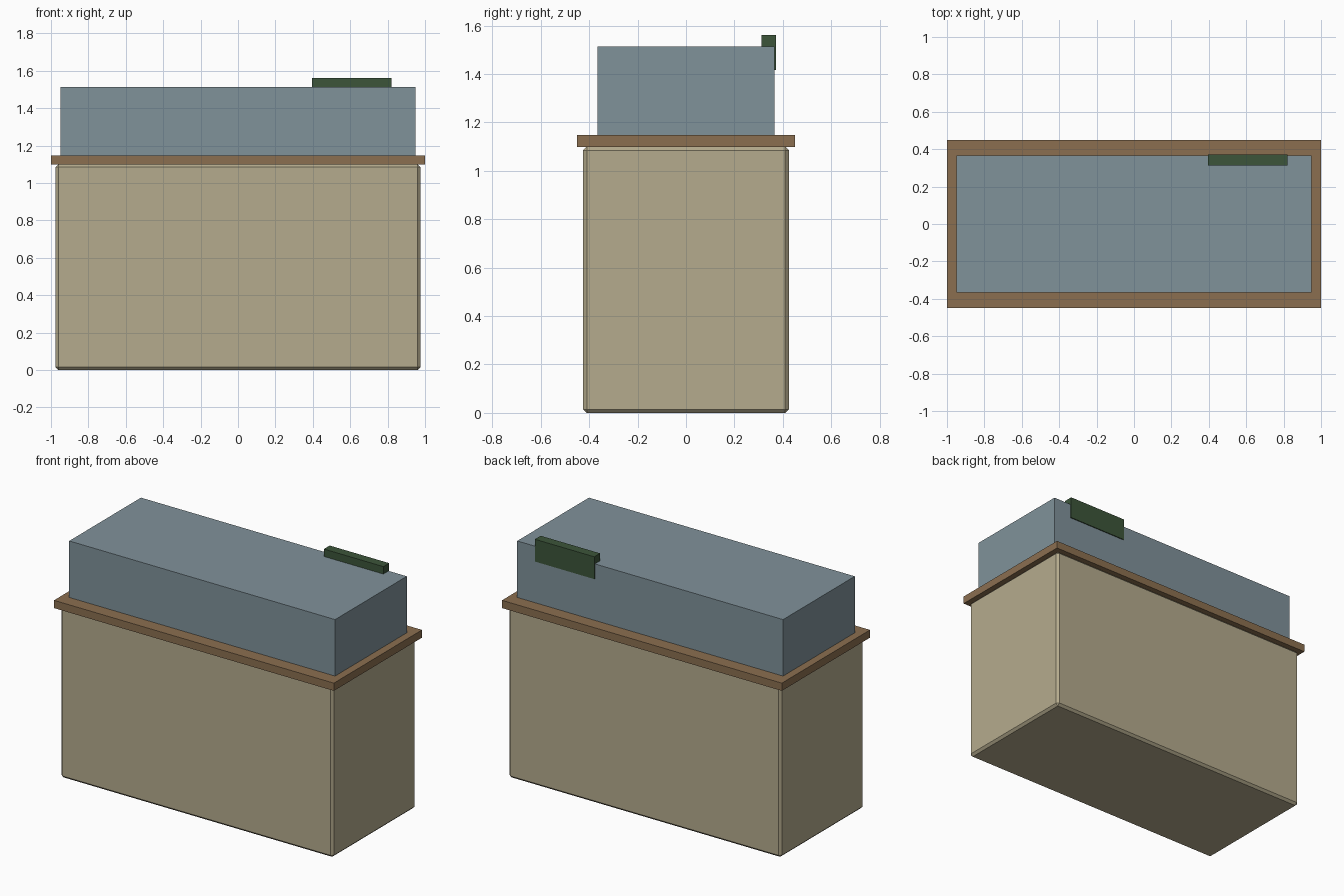
import bpy
from mathutils import Vector

cube = bpy.data.objects.get("Cube")
if cube:
    bpy.data.objects.remove(cube, do_unlink=True)


def linear(c):
    c /= 255
    return c / 12.92 if c <= 0.04045 else ((c + 0.055) / 1.055) ** 2.4


def material(name, r, g, b):
    mat = bpy.data.materials.new(name)
    mat.use_nodes = True
    color = (linear(r), linear(g), linear(b), 1)
    mat.diffuse_color = color
    mat.node_tree.nodes["Principled BSDF"].inputs["Base Color"].default_value = color
    return mat


def box(name, low, high, mat, bevel=0):
    low, high = Vector(low), Vector(high)
    bpy.ops.mesh.primitive_cube_add(size=1, location=(low + high) / 2)
    obj = bpy.context.object
    obj.name = name
    obj.scale = high - low
    bpy.ops.object.transform_apply(location=False, rotation=False, scale=True)
    obj.data.materials.append(mat)
    if bevel:
        mod = obj.modifiers.new("chamfer", "BEVEL")
        mod.width = bevel
        mod.segments = 1
    return obj


beige = material("beige cabinet", 181, 171, 141)
brown = material("brown wood", 139, 111, 80)
blue = material("grey blue glass", 128, 146, 154)
green = material("dark green plastic", 60, 85, 58)

# Chamfered cabinet and its overhanging top board
box("cabinet", (-0.975, -0.425, 0), (0.975, 0.425, 1.1), beige, 0.015)
box("top_board", (-1, -0.45, 1.098), (1, 0.45, 1.148), brown)

# Tank with a unit hooked over its back rim
box("tank", (-0.95, -0.366, 1.148), (0.95, 0.366, 1.513), blue)
box("rim_unit", (0.395, 0.313, 1.417), (0.82, 0.372, 1.561), green)
